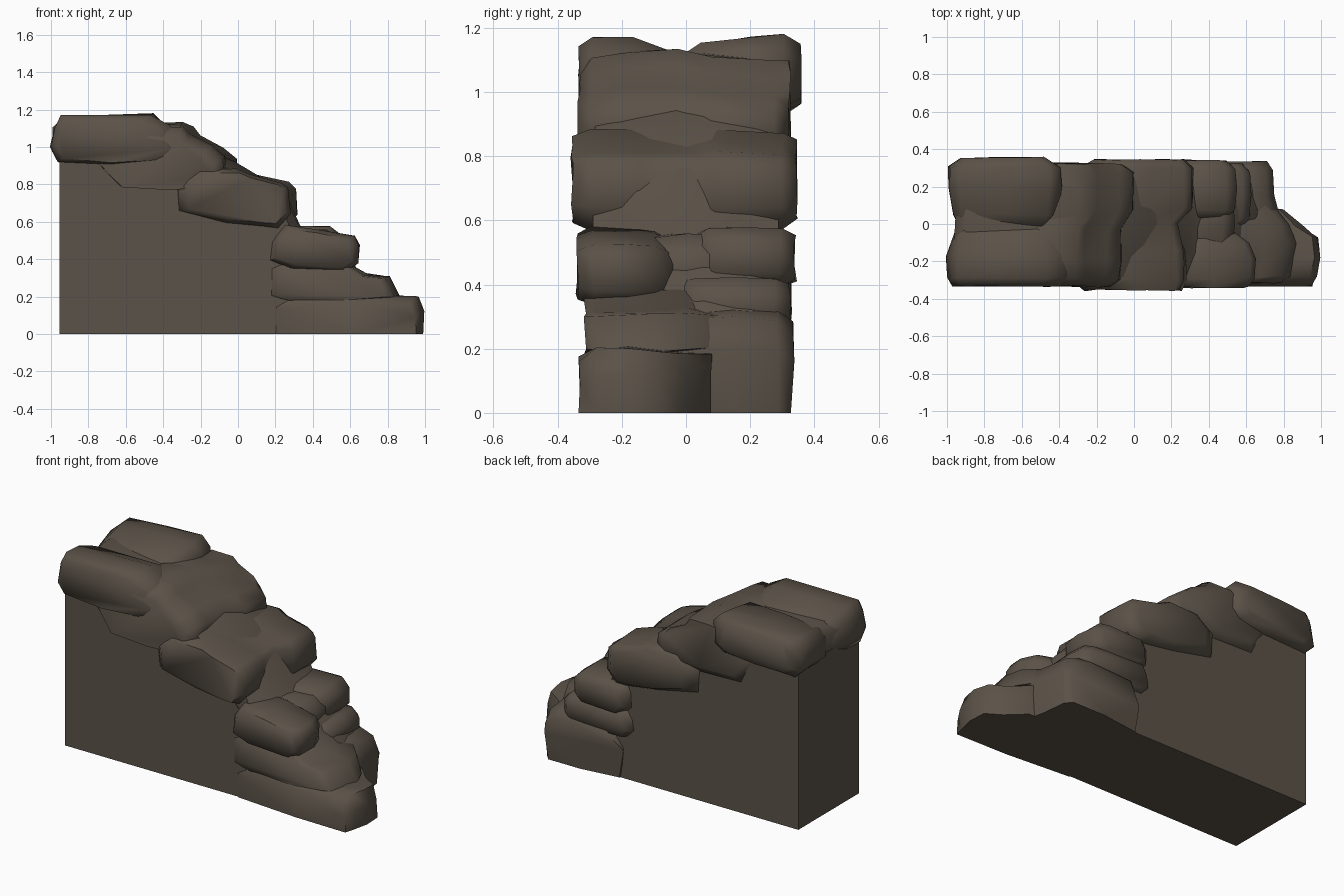
import bpy, bmesh, math, random

random.seed(4)
stone = bpy.data.materials.new("brown_stone")
stone.diffuse_color = (0.105, 0.085, 0.065, 1)


def loft(name, profile, rings, jitter=0.006, smooth=True, hug=-9):
    """Side profile (x, z) lofted along y; ring = (y, scale, dx, dz).
    Points with x < hug are pulled in against the core walls."""
    cx = sum(p[0] for p in profile) / len(profile)
    cz = sum(p[1] for p in profile) / len(profile)
    bm = bmesh.new()
    loops = []
    for y, s, dx, dz in rings:
        loop = []
        for x, z in profile:
            j = [random.uniform(-jitter, jitter) for _ in range(3)]
            nz = 0 if z == 0 else max(0.02, cz + (z - cz) * s + dz + j[2])
            ny = y + j[1]
            if x < hug:
                ny = max(-.296, min(.296, ny))
            loop.append(bm.verts.new((cx + (x - cx) * s + dx + j[0], ny, nz)))
        loops.append(loop)
    n = len(profile)
    for a, b in zip(loops, loops[1:]):
        for i in range(n):
            k = (i + 1) % n
            bm.faces.new((a[i], a[k], b[k], b[i]))
    bm.faces.new(loops[0])
    bm.faces.new(loops[-1])
    bmesh.ops.recalc_face_normals(bm, faces=bm.faces)
    me = bpy.data.meshes.new(name)
    bm.to_mesh(me)
    bm.free()
    ob = bpy.data.objects.new(name, me)
    bpy.context.collection.objects.link(ob)
    me.materials.append(stone)
    if smooth:
        bpy.ops.object.select_all(action='DESELECT')
        ob.select_set(True)
        bpy.context.view_layer.objects.active = ob
        bpy.ops.object.shade_smooth_by_angle(angle=math.radians(66))
    return ob


def block(x0, x1, z0, z1, c=0.05):
    """Chamfered rectangular profile."""
    return [(x1, z0 + c), (x1 - c, z0), (x0 + c, z0), (x0, z0 + c),
            (x0, z1 - c), (x0 + c * .7, z1), (x1 - c, z1), (x1, z1 - c)]


def ends(y0, y1, s=0.8):
    return [(y0, s, 0, 0), (y0 + .045, 1, 0, 0), ((y0 + y1) / 2, 1.03, 0, 0),
            (y1 - .045, 1, 0, 0), (y1, s, 0, 0)]


# flat-sided core under the rocks
core = [(-.955, 0), (-.955, .97), (-.5, .97), (-.2, .83), (.1, .66),
        (.3, .42), (.55, .22), (.62, 0)]
loft("stair_core", core, [(-.29, 1, 0, 0), (.29, 1, 0, 0)], 0, False)

# rubble closing the gaps between stones
fill = [(-.5, .9), (-.95, .93), (-.96, 1.06), (-.9, 1.11), (-.3, 1.1), (-.06, .92), (.25, .74),
        (.34, .54), (.5, .49), (.58, .36), (.7, .26), (.74, .15), (.7, .04), (.3, .04)]
loft("rubble_fill", fill, [(-.287, .97, -.04, 0), (-.15, 1, 0, 0), (.05, 1, 0, .02),
                           (.2, 1, 0, 0), (.287, .97, -.02, 0)])

# two long top stones with a groove between them
loft("top_stone_front", [(-.34, .91), (-.66, .90), (-.96, .92), (-1, 1.0), (-.985, 1.1), (-.95, 1.17),
                         (-.47, 1.165), (-.36, 1.11), (-.29, .99)],
     [(-.33, .84, -.02, .0), (-.29, 1, 0, 0), (-.17, 1.0, 0, .0), (-.05, .92, .01, -.03), (.04, .8, .03, -.06)])
loft("top_stone_back", [(-.46, .95), (-.7, .94), (-.94, .92), (-.99, .98), (-.985, 1.1), (-.94, 1.15),
                        (-.7, 1.17), (-.45, 1.175), (-.39, 1.12), (-.40, 1.0)],
     [(-.04, .8, .0, -.06), (.05, .94, 0, -.02), (.2, 1, 0, .0), (.305, 1, 0, 0), (.355, .75, -.01, 0)])

# upper step
loft("upper_step", [(-.05, .81), (-.3, .8), (-.58, .81), (-.69, .93), (-.62, 1.04), (-.42, 1.13),
                    (-.24, 1.13), (-.2, 1.08), (-.08, 1.02), (-.01, .96), (0, .88)],
     [(-.335, .86, -.08, -.05), (-.295, .97, -.06, -.02), (-.2, 1, -.06, -.01), (-.03, 1, -.06, 0),
      (.08, 1, 0, -.02), (.28, 1, 0, -.03), (.325, .82, -.01, 0)], hug=-.6)

# middle step
loft("middle_step", [(.19, .57), (-.02, .60), (-.28, .66), (-.29, .80), (-.2, .88),
                     (.03, .88), (.1, .85), (.27, .81), (.31, .78), (.32, .64), (.26, .57)],
     [(-.355, .86, -.03, 0), (-.3, .99, -.04, 0), (-.14, 1, -.04, 0), (0, .98, -.07, 0),
      (.09, 1, 0, 0), (.3, 1, 0, -.005), (.345, .8, 0, 0)])

# lower step: two stones and a filler behind the gap
loft("lower_stone_front", [(.58, .34), (.28, .35), (.17, .40), (.18, .5), (.25, .58),
                           (.42, .56), (.62, .52), (.65, .48), (.64, .38)],
     [(-.34, .84, 0, 0), (-.29, 1, 0, 0), (-.19, 1.02, 0, .0), (-.1, .95, -.02, 0), (-.02, .8, -.09, -.02)])
loft("lower_stone_back", block(.16, .54, .39, .575), ends(.03, .34, .75))
loft("lower_gap_filler", block(.1, .53, .34, .55, .06), ends(-.16, .16, .85))

# wide slabs beneath the lower step
loft("slab_front", [(.62, .17), (.3, .17), (.19, .20), (.19, .36), (.3, .40),
                    (.6, .385), (.71, .32), (.83, .305), (.88, .19)],
     [(-.315, .88, -.04, 0), (-.28, .97, -.03, 0), (-.1, .99, -.01, 0), (.0, .95, -.03, .005),
      (.1, .85, -.08, .0), (.2, .7, -.13, 0)], hug=.35)
loft("slab_back", block(.14, .62, .25, .42, .05), ends(-.02, .325, .82))

# ground stones
loft("ground_stone_front", [(.99, 0), (.64, 0), (.2, 0), (.2, .17), (.3, .22), (.65, .21), (.96, .2), (.995, .12)],
     [(-.332, .94, -.02, -.03), (-.28, .98, -.01, 0), (-.18, 1, 0, 0), (-.07, .97, 0, -.005),
      (-.01, .85, -.04, 0), (.08, .75, -.1, .01)], hug=.4)
loft("ground_stone_back", [(.74, 0), (.5, 0), (.22, 0), (.2, .2), (.3, .32), (.6, .33), (.71, .30), (.755, .2)],
     [(-.12, .95, .06, -.05), (.04, 1.0, .03, -.01), (.15, 1, 0, 0), (.285, .97, 0, -.01), (.332, .88, -.02, -.03)],
     hug=.3)
